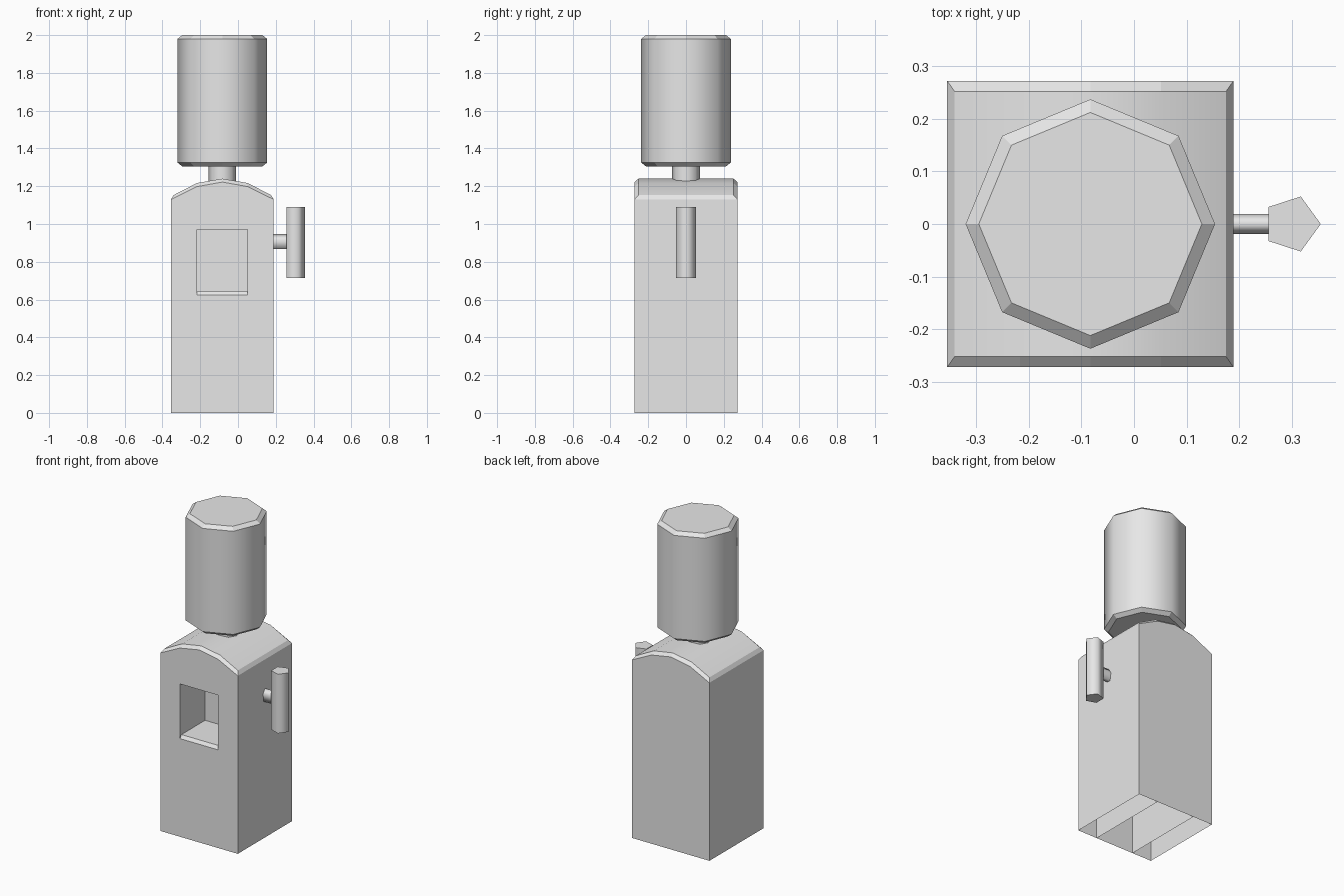
import bpy, bmesh, math
from mathutils import Matrix, Vector

old = bpy.data.objects.get("Cube")
if old:
    bpy.data.objects.remove(old)

# One plain grey for everything
grey = bpy.data.materials.new("plain grey")
grey.use_nodes = True
colour = (0.8, 0.8, 0.8, 1)
grey.diffuse_color = colour
grey.node_tree.nodes["Principled BSDF"].inputs["Base Color"].default_value = colour


def finish(name, bm):
    mesh = bpy.data.meshes.new(name)
    bm.to_mesh(mesh)
    bm.free()
    mesh.materials.append(grey)
    obj = bpy.data.objects.new(name, mesh)
    bpy.context.collection.objects.link(obj)
    return obj


def face(bm, *points):
    return bm.faces.new([bm.verts.new(p) for p in points])


def lathe(name, sides, rings, matrix):
    """Low-sided turned part from (radius, height) rings; only the long wall is smooth."""
    bm = bmesh.new()
    loops = []
    for r, z in rings:
        loops.append([bm.verts.new((r * math.cos(a), r * math.sin(a), z))
                      for a in (math.tau * i / sides for i in range(sides))])
    for (r0, _), (r1, _), low, high in zip(rings, rings[1:], loops, loops[1:]):
        for i in range(sides):
            j = (i + 1) % sides
            f = bm.faces.new((low[i], low[j], high[j], high[i]))
            f.smooth = r0 == r1
    bm.faces.new(loops[0][::-1])
    bm.faces.new(loops[-1])
    bm.transform(matrix)
    bmesh.ops.recalc_face_normals(bm, faces=bm.faces)
    return finish(name, bm)


MID = -0.083
DEPTH = 0.272
FLOOR, CEILING = 0.635, 0.97

# Arched shell, open underneath, with a window in the front
xs = [-0.355, -0.217, MID, 0.051, 0.189]
rim = [1.13, 1.198, 1.222, 1.198, 1.13]
crown_x = [-0.341, -0.217, MID, 0.051, 0.175]
crown = [1.153, 1.217, 1.24, 1.217, 1.153]
bm = bmesh.new()
for i in range(4):
    a, b = xs[i], xs[i + 1]
    c, d = crown_x[i], crown_x[i + 1]
    bottom = CEILING if i in (1, 2) else 0
    face(bm, (a, -DEPTH, bottom), (b, -DEPTH, bottom), (b, -DEPTH, rim[i + 1]), (a, -DEPTH, rim[i]))
    face(bm, (b, DEPTH, 0), (a, DEPTH, 0), (a, DEPTH, rim[i]), (b, DEPTH, rim[i + 1]))
    inner = DEPTH - 0.02
    face(bm, (a, -DEPTH, rim[i]), (b, -DEPTH, rim[i + 1]), (d, -inner, crown[i + 1]), (c, -inner, crown[i]))
    face(bm, (b, DEPTH, rim[i + 1]), (a, DEPTH, rim[i]), (c, inner, crown[i]), (d, inner, crown[i + 1]))
    face(bm, (c, -inner, crown[i]), (d, -inner, crown[i + 1]), (d, inner, crown[i + 1]),
         (c, inner, crown[i])).smooth = True
for end, s in ((0, -1), (-1, 1)):
    x, t = xs[end], crown_x[end]
    face(bm, (x, -s * DEPTH, 0), (x, s * DEPTH, 0), (x, s * DEPTH, rim[end]), (x, -s * DEPTH, rim[end]))
    face(bm, (x, -s * DEPTH, rim[end]), (x, s * DEPTH, rim[end]),
         (t, s * inner, crown[end]), (t, -s * inner, crown[end]))
bmesh.ops.remove_doubles(bm, verts=bm.verts, dist=0.0001)
finish("body_shell", bm)

# Recess behind the window
left, right, back = xs[1], xs[3], -0.02
bm = bmesh.new()
face(bm, (left, back, FLOOR), (right, back, FLOOR), (right, back, CEILING), (left, back, CEILING))
face(bm, (left, back, CEILING), (right, back, CEILING), (right, -DEPTH, CEILING), (left, -DEPTH, CEILING))
face(bm, (left, -DEPTH, FLOOR), (left, back, FLOOR), (left, back, CEILING), (left, -DEPTH, CEILING))
face(bm, (right, back, FLOOR), (right, -DEPTH, FLOOR), (right, -DEPTH, CEILING), (right, back, CEILING))
finish("window_recess", bm)

# Shelf block filling the front below the window, open underneath
bm = bmesh.new()
profile = [(-DEPTH, 0), (-DEPTH, FLOOR - 0.012), (-DEPTH + 0.015, FLOOR + 0.008), (DEPTH, FLOOR + 0.008)]
for (y0, z0), (y1, z1) in zip(profile, profile[1:]):
    face(bm, (left, y0, z0), (right, y0, z0), (right, y1, z1), (left, y1, z1))
for x, step in ((left, -1), (right, 1)):
    outline = profile + [(DEPTH, 0)]
    face(bm, *[(x, y, z) for y, z in outline[::-step]])
finish("shelf_block", bm)

# Neck and bevelled eight-sided drum on top
lathe("neck", 8, [(0.073, 1.18), (0.073, 1.32)], Matrix.Translation((MID, 0, 0)))
lathe("drum", 8, [(0.212, 1.305), (0.237, 1.325), (0.237, 1.98), (0.212, 2.0)],
      Matrix.Translation((MID, 0, 0)))

# Side crank: flattened five-sided stem and upright grip
stem = (Matrix.Translation((0, 0, 0.903)) @ Matrix.Diagonal((1, 0.02, 0.044, 1))
        @ Matrix(((0, 0, 1, 0), (0, 1, 0, 0), (1, 0, 0, 0), (0, 0, 0, 1))))
lathe("crank_stem", 5, [(1, 0.18), (1, 0.27)], stem)
lathe("crank_grip", 5, [(0.055, 0.715), (0.055, 1.09)], Matrix.Translation((0.3, 0, 0)))
